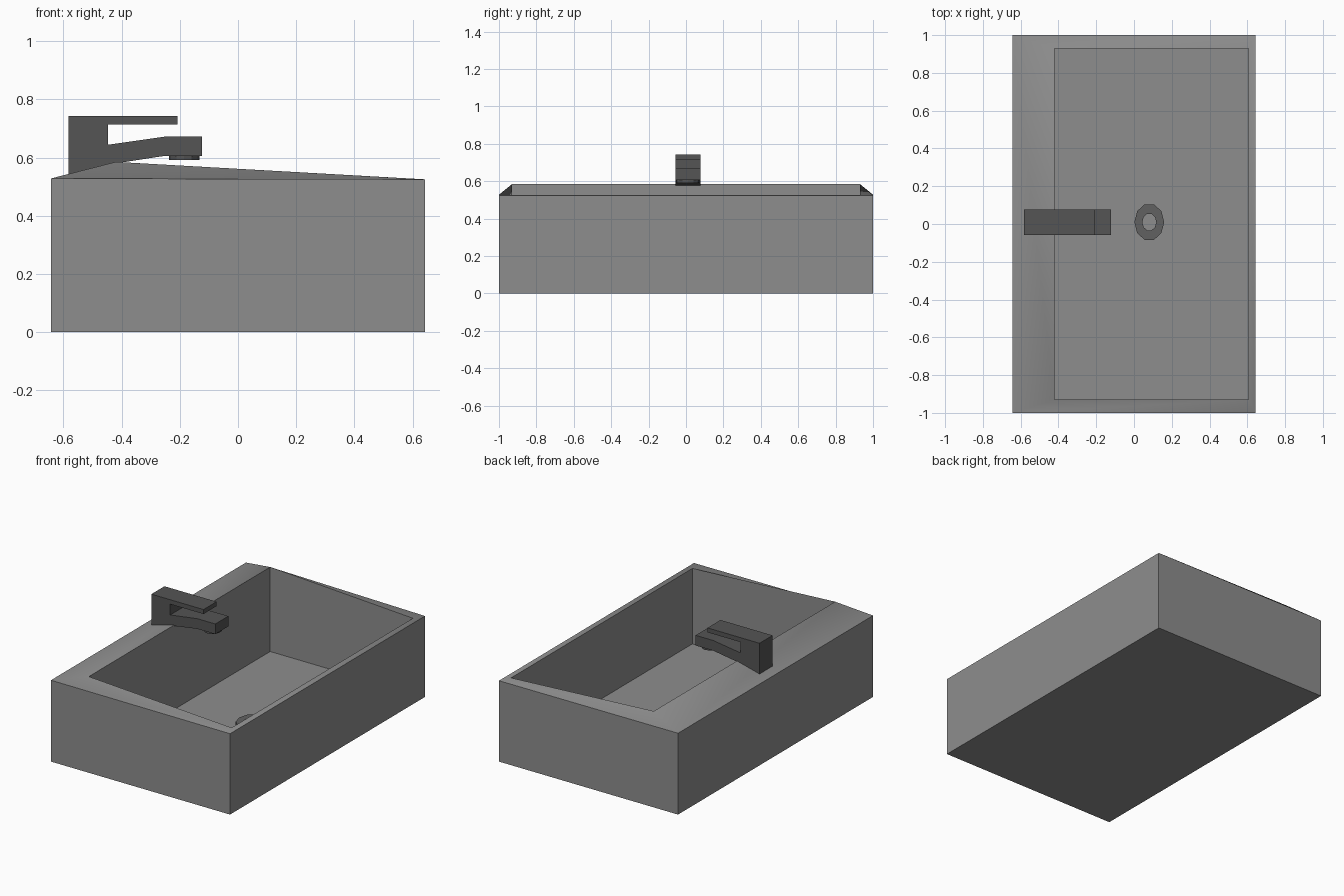
import bpy, bmesh, math

if "Cube" in bpy.data.objects:
    bpy.data.objects.remove(bpy.data.objects["Cube"])

CY = 0.01  # shared centre line of the tap and drain


def material(name, grey):
    mat = bpy.data.materials.new(name)
    mat.diffuse_color = (grey, grey, grey, 1)
    mat.use_nodes = True
    mat.node_tree.nodes["Principled BSDF"].inputs["Base Color"].default_value = mat.diffuse_color
    return mat


stone = material("grey_stone", 0.27)
metal = material("dark_metal", 0.09)
drain_metal = material("drain_metal", 0.12)


def finish(name, bm, mat):
    bmesh.ops.recalc_face_normals(bm, faces=bm.faces)
    mesh = bpy.data.meshes.new(name)
    bm.to_mesh(mesh)
    bm.free()
    mesh.materials.append(mat)
    obj = bpy.data.objects.new(name, mesh)
    bpy.context.collection.objects.link(obj)
    return obj


def bridge(bm, a, b):
    n = len(a)
    for i in range(n):
        bm.faces.new((a[i], a[(i + 1) % n], b[(i + 1) % n], b[i]))


def rect(bm, x0, x1, y, z0, z1):
    # rectangle whose height goes from z0 at x0 to z1 at x1
    return [bm.verts.new(p) for p in
            ((x0, -y, z0), (x1, -y, z1), (x1, y, z1), (x0, y, z0))]


def ellipse(bm, cx, rx, ry, z, n):
    return [bm.verts.new((cx + rx * math.cos(2 * math.pi * i / n),
                          CY + ry * math.sin(2 * math.pi * i / n), z)) for i in range(n)]


# Basin: outer box, raised sloping rim, vertical inner walls and floor
bm = bmesh.new()
loops = [rect(bm, -0.643, 0.643, 1.0, 0, 0),
         rect(bm, -0.643, 0.643, 1.0, 0.528, 0.525),
         rect(bm, -0.42, 0.605, 0.93, 0.585, 0.527),
         rect(bm, -0.42, 0.605, 0.93, 0.037, 0.037)]
for a, b in zip(loops, loops[1:]):
    bridge(bm, a, b)
bm.faces.new(loops[0])
bm.faces.new(loops[-1])
basin = finish("basin", bm, stone)
bpy.context.view_layer.objects.active = basin
basin.select_set(True)
bpy.ops.object.shade_smooth_by_angle(angle=math.radians(30))

# Tap: one side profile holding the post, lever and spout, extruded across y
profile = [(-0.582, 0.535), (-0.582, 0.743), (-0.208, 0.743), (-0.208, 0.714),
           (-0.447, 0.714), (-0.447, 0.644), (-0.25, 0.672), (-0.123, 0.672),
           (-0.123, 0.606), (-0.25, 0.606), (-0.407, 0.582), (-0.447, 0.57)]
bm = bmesh.new()
sides = [[bm.verts.new((x, CY + dy, z)) for x, z in profile] for dy in (-0.067, 0.067)]
bridge(bm, *sides)
for s in sides:
    bm.faces.new(s)
finish("tap", bm, metal)

# Spout nozzle under the tip of the tap
bm = bmesh.new()
rings = [ellipse(bm, -0.185, 0.052, 0.06, z, 12) for z in (0.591, 0.61)]
bridge(bm, *rings)
for r in rings:
    bm.faces.new(r)
finish("spout_nozzle", bm, metal)

# Drain: raised ring with an open centre
bm = bmesh.new()
rings = [ellipse(bm, 0.081, rx, ry, z, 10) for rx, ry, z in
         ((0.079, 0.099, 0.037), (0.079, 0.099, 0.073),
          (0.037, 0.046, 0.073), (0.037, 0.046, 0.037))]
for i in range(4):
    bridge(bm, rings[i], rings[(i + 1) % 4])
finish("drain_ring", bm, drain_metal)
